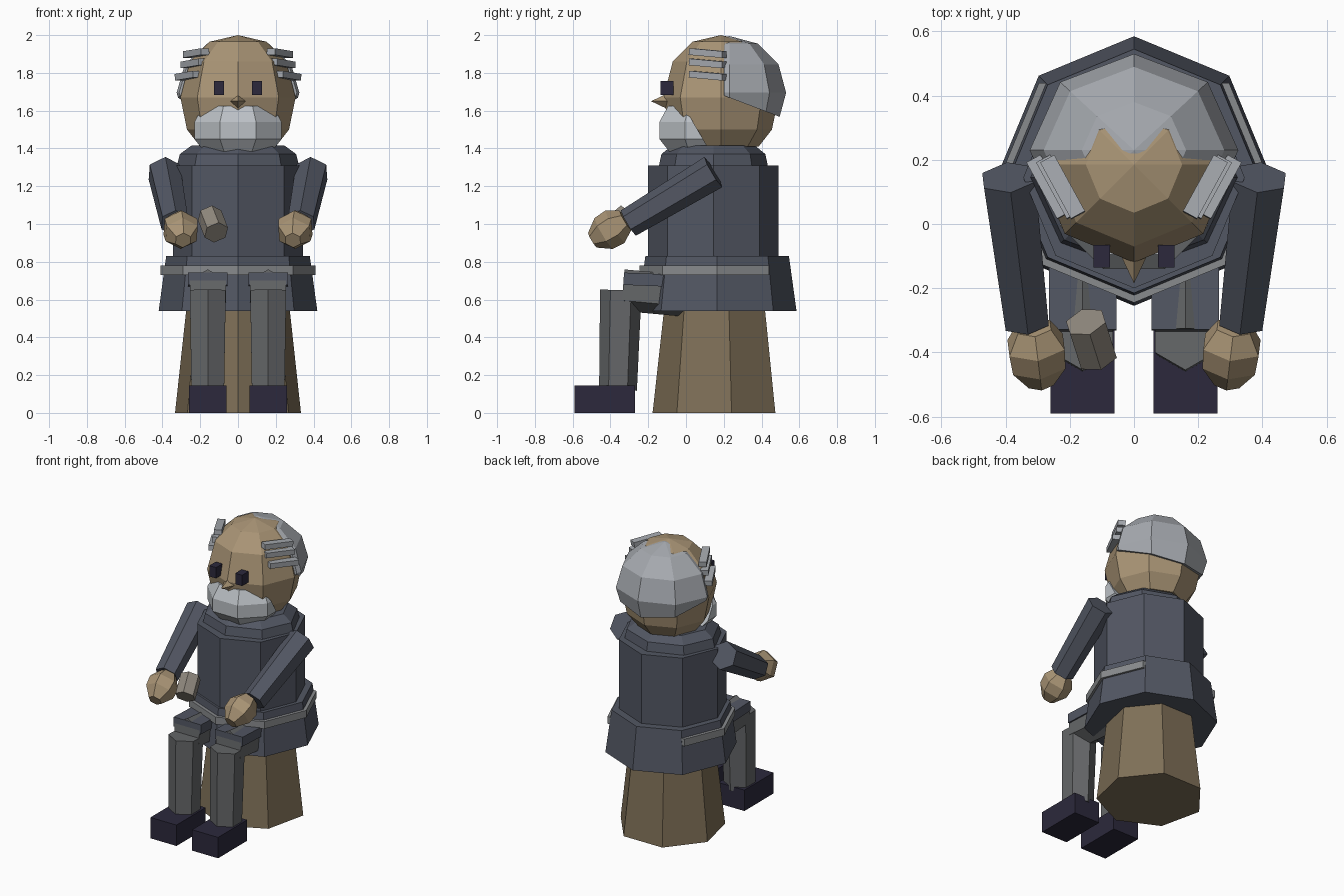
import bpy, bmesh, math
from mathutils import Vector, Matrix

if "Cube" in bpy.data.objects:
    bpy.data.objects.remove(bpy.data.objects["Cube"])


def mat(name, r, g, b):
    m = bpy.data.materials.new(name)
    m.diffuse_color = (r, g, b, 1)
    m.use_nodes = True
    m.node_tree.nodes["Principled BSDF"].inputs["Base Color"].default_value = m.diffuse_color
    return m


SKIN = mat("skin", .40, .30, .18)
COAT = mat("coat_cloth", .085, .095, .125)
HAIR = mat("grey_hair", .38, .40, .43)
BEARD = mat("pale_beard", .50, .53, .56)
BELT = mat("belt_grey", .25, .26, .27)
TROUSER = mat("trouser_cloth", .13, .135, .14)
SHOE = mat("dark_leather", .025, .022, .045)
WOOD = mat("wood", .21, .16, .095)
STONE = mat("stone", .28, .25, .21)


def finish(name, bm, material):
    bmesh.ops.recalc_face_normals(bm, faces=bm.faces)
    me = bpy.data.meshes.new(name)
    bm.to_mesh(me)
    bm.free()
    me.materials.append(material)
    ob = bpy.data.objects.new(name, me)
    bpy.context.collection.objects.link(ob)
    return ob


def cut(bm, point, outward):
    """Remove everything on the outward side and cap the opening."""
    g = bmesh.ops.bisect_plane(bm, geom=bm.verts[:] + bm.edges[:] + bm.faces[:], dist=1e-5,
                               plane_co=point, plane_no=outward, clear_outer=True)
    edges = [e for e in g["geom_cut"] if isinstance(e, bmesh.types.BMEdge)]
    bmesh.ops.edgenet_fill(bm, edges=edges)


def turned(name, profile, material, sides=8, centre=(0, 0, 0), phase=0.0,
           scale=(1, 1, 1), frame=None, cuts=()):
    """Faceted stack of (radius, height) rings; one corner faces -y at phase 0."""
    bm = bmesh.new()
    rings = []
    for r, z in profile:
        if r == 0:
            rings.append([bm.verts.new((0, 0, z))])
            continue
        angles = [2 * math.pi * (i + phase) / sides - math.pi / 2 for i in range(sides)]
        rings.append([bm.verts.new((r * math.cos(a), r * math.sin(a), z)) for a in angles])
    for a, b in zip(rings, rings[1:]):
        for i in range(sides):
            j = (i + 1) % sides
            quad = [a[i % len(a)], a[j % len(a)], b[j % len(b)], b[i % len(b)]]
            bm.faces.new(list(dict.fromkeys(quad)))
    for end in (rings[0], rings[-1]):
        if len(end) > 2:
            bm.faces.new(end)
    m = Matrix.Translation(centre) @ Matrix.Diagonal((*scale, 1))
    bm.transform(frame @ m if frame else m)
    for point, outward in cuts:
        cut(bm, point, outward)
    return finish(name, bm, material)


def rod(name, a, b, r1, r2, material, sides=6, phase=0.0):
    a, b = Vector(a), Vector(b)
    d = b - a
    frame = Matrix.Translation(a) @ d.to_track_quat('Z', 'Y').to_matrix().to_4x4()
    return turned(name, [(r1, 0), (r2, d.length)], material, sides, phase=phase, frame=frame)


def box(name, centre, size, material, rot=None):
    bm = bmesh.new()
    bmesh.ops.create_cube(bm, size=1)
    m = Matrix.Translation(centre)
    if rot:
        m = m @ rot
    bm.transform(m @ Matrix.Diagonal((*size, 1)))
    return finish(name, bm, material)


def ball(steps):
    return [(math.sin(math.pi * i / steps) if 0 < i < steps else 0,
             -math.cos(math.pi * i / steps)) for i in range(steps + 1)]


# Stump seat
turned("stump_seat", [(.342, 0), (.275, .60)], WOOD, 7, (0, .165, 0))

# Coat: skirt, torso, collar and belt open at the back
turned("coat_skirt", [(.42, .54), (.38, .83)], COAT, 8, (0, .165, 0))
turned("coat_torso", [(.345, .75), (.345, 1.31)], COAT, 8, (0, .145, 0))
turned("coat_collar", [(.29, 1.30), (.275, 1.37), (.22, 1.415)], COAT, 8,
       (0, .145, 0), scale=(1.12, 1, 1))
turned("belt", [(.41, .73), (.41, .78)], BELT, 8, (0, .165, 0),
       cuts=[((0, .44, 0), (0, 1, 0))])

# Head
turned("head", [(.2, 1.41), (.27, 1.5), (.305, 1.67), (.255, 1.86), (.15, 1.965), (0, 2.0)],
       SKIN, 8, (0, .185, 0))
turned("nose", [(.045, 0), (0, .095)], SKIN, 4,
       frame=Matrix.Translation((0, -.09, 1.65)) @ Matrix.Rotation(math.pi / 2, 4, 'X'))

# Hair cap at the back of the head, beard over the chin
turned("hair", ball(6), HAIR, 8, (0, .23, 1.695), scale=(.325, .30, .30),
       cuts=[((0, .20, 1.7), (0, -1, 0)), ((0, .20, 1.68), (0, -.38, -1))])
turned("beard", [(.19, 1.38), (.25, 1.45), (.25, 1.54), (.20, 1.625)], BEARD, 8,
       (0, .09, 0), phase=.5, cuts=[((0, .09, 1.45), (0, 1.7, 1))])

# Striding over both sides: face details, arms and legs
for s, side in ((-1, "left"), (1, "right")):
    box(f"{side}_eye", (s * .1, -.10, 1.72), (.052, .07, .075), SHOE)
    # Combed side strands
    for k, (x, z) in enumerate(((.222, 1.905), (.235, 1.85), (.265, 1.785))):
        box(f"{side}_strand_{k + 1}", (s * x, .115, z), (.05, .20, .035), HAIR,
            Matrix.Rotation(s * -.5, 4, 'Z') @ Matrix.Rotation(-.08, 4, 'X'))
    # Arm and fist
    shoulder, wrist = (s * .39, .145, 1.275), (s * .335, -.305, 1.005)
    rod(f"{side}_arm", shoulder, wrist, .093, .078, COAT)
    hand_frame = Matrix.Translation((s * .302, -.402, .97)) @ \
        (Vector(wrist) - Vector(shoulder)).to_track_quat('Z', 'Y').to_matrix().to_4x4()
    turned(f"{side}_hand", [(.06, -.095), (.1, -.03), (.095, .04), (.045, .11)],
           SKIN, 6, frame=hand_frame)
    # Leg, coat flap and shoe
    rod(f"{side}_thigh", (s * .16, .10, .61), (s * .16, -.335, .65), .11, .11, TROUSER)
    rod(f"{side}_shin", (s * .16, -.36, .12), (s * .16, -.345, .65), .1, .11, TROUSER)
    box(f"{side}_coat_flap", (s * .16, -.20, .705), (.21, .26, .065), COAT,
        Matrix.Rotation(-.04, 4, 'X'))
    box(f"{side}_shoe", (s * .16, -.43, .0725), (.2, .32, .145), SHOE)

# Small faceted stone held near the hand
rod("held_stone", (-.115, -.415, .955), (-.15, -.305, 1.045), .067, .067, STONE)
